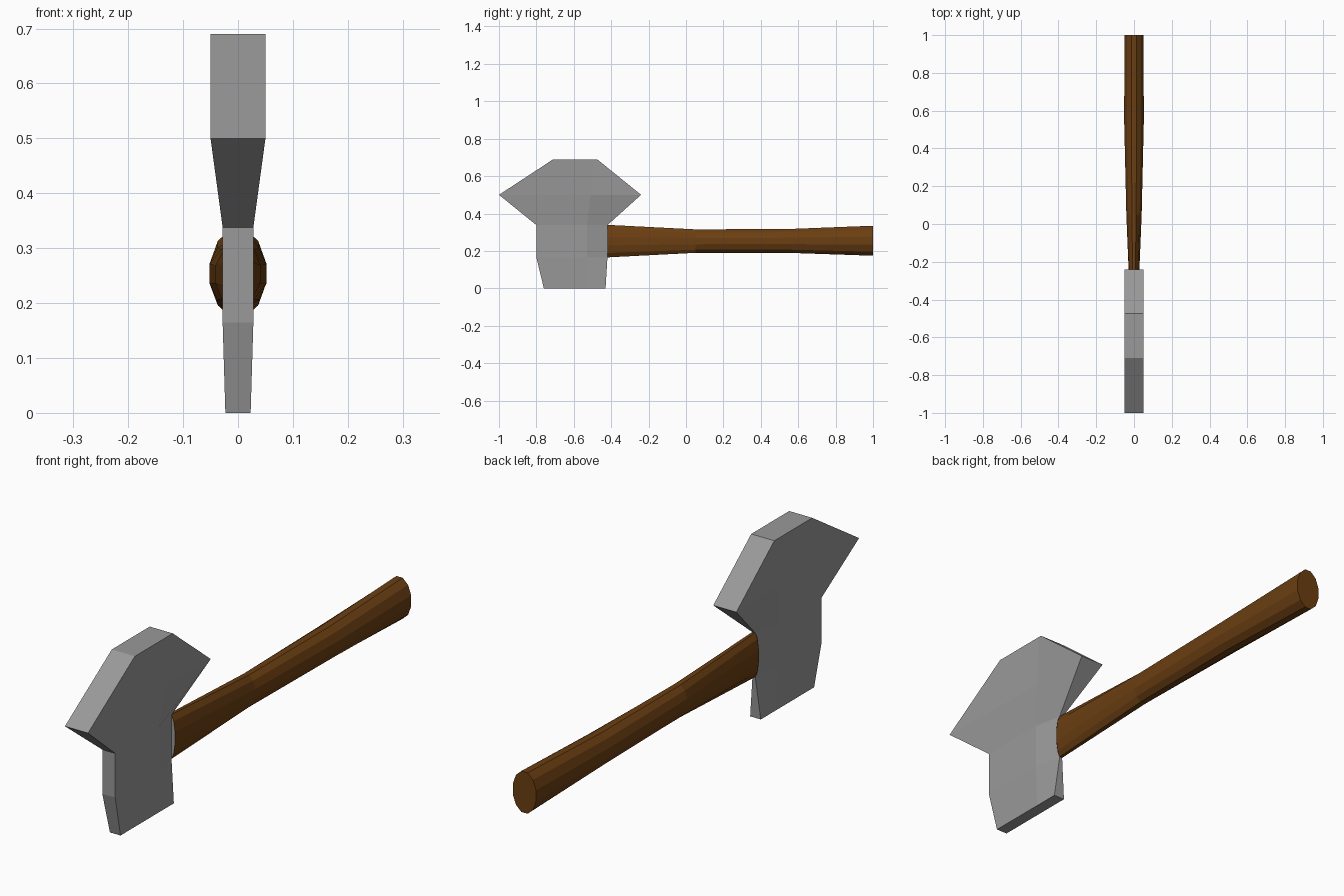
import bpy, bmesh
from math import cos, sin, pi

if "Cube" in bpy.data.objects:
    bpy.data.objects.remove(bpy.data.objects["Cube"])


def finish(name, bm, color):
    bmesh.ops.recalc_face_normals(bm, faces=bm.faces)
    mesh = bpy.data.meshes.new(name)
    bm.to_mesh(mesh)
    bm.free()
    obj = bpy.data.objects.new(name, mesh)
    bpy.context.collection.objects.link(obj)
    mat = bpy.data.materials.new(name + "_material")
    mat.diffuse_color = color
    mat.use_nodes = True
    mat.node_tree.nodes["Principled BSDF"].inputs["Base Color"].default_value = mat.diffuse_color
    mesh.materials.append(mat)
    return obj


def ring(bm, y, zc, rx, rz, n=12):
    angles = [2 * pi * (i + 0.5) / n for i in range(n)]
    return [bm.verts.new((rx * cos(a), y, zc + rz * sin(a))) for a in angles]


STEEL = (0.32, 0.32, 0.32, 1)
WOOD = (0.147, 0.049, 0.006, 1)

# axe head: each row is z, then (y, half thickness) at front, middle and back
rows = [
    (0.00, (-0.76, 0.023), (-0.53, 0.023), (-0.43, 0.023)),
    (0.165, (-0.80, 0.028), (-0.53, 0.028), (-0.42, 0.006)),
    (0.338, (-0.80, 0.028), (-0.53, 0.028), (-0.42, 0.006)),
    (0.50, (-1.00, 0.050), (-0.51, 0.040), (-0.24, 0.050)),
    (0.69, (-0.71, 0.050), (-0.49, 0.050), (-0.475, 0.050)),
]
bm = bmesh.new()
loops = []
for z, *cols in rows:
    loop = [(h, y) for y, h in cols] + [(-h, y) for y, h in reversed(cols)]
    loops.append([bm.verts.new((x, y, z)) for x, y in loop])
for a, b in zip(loops, loops[1:]):
    for i in range(6):
        j = (i + 1) % 6
        bm.faces.new((a[i], a[j], b[j], b[i]))
bm.faces.new(loops[0])
bm.faces.new(loops[-1])
finish("axe_head", bm, STEEL)

# thin grey socket plate where the handle meets the head
bm = bmesh.new()
bm.faces.new(ring(bm, -0.421, 0.2525, 0.022, 0.090))
finish("socket_plate", bm, STEEL)

# twelve-sided handle: y, centre z, x radius, z radius
sections = [
    (-0.42, 0.2525, 0.022, 0.090),
    (0.05, 0.2525, 0.042, 0.065),
    (0.55, 0.2535, 0.054, 0.066),
    (1.00, 0.2545, 0.052, 0.083),
]
bm = bmesh.new()
rings = [ring(bm, *s) for s in sections]
for a, b in zip(rings, rings[1:]):
    for i in range(12):
        j = (i + 1) % 12
        bm.faces.new((a[i], a[j], b[j], b[i]))
bm.faces.new(rings[0])
bm.faces.new(rings[-1])
finish("handle", bm, WOOD)
